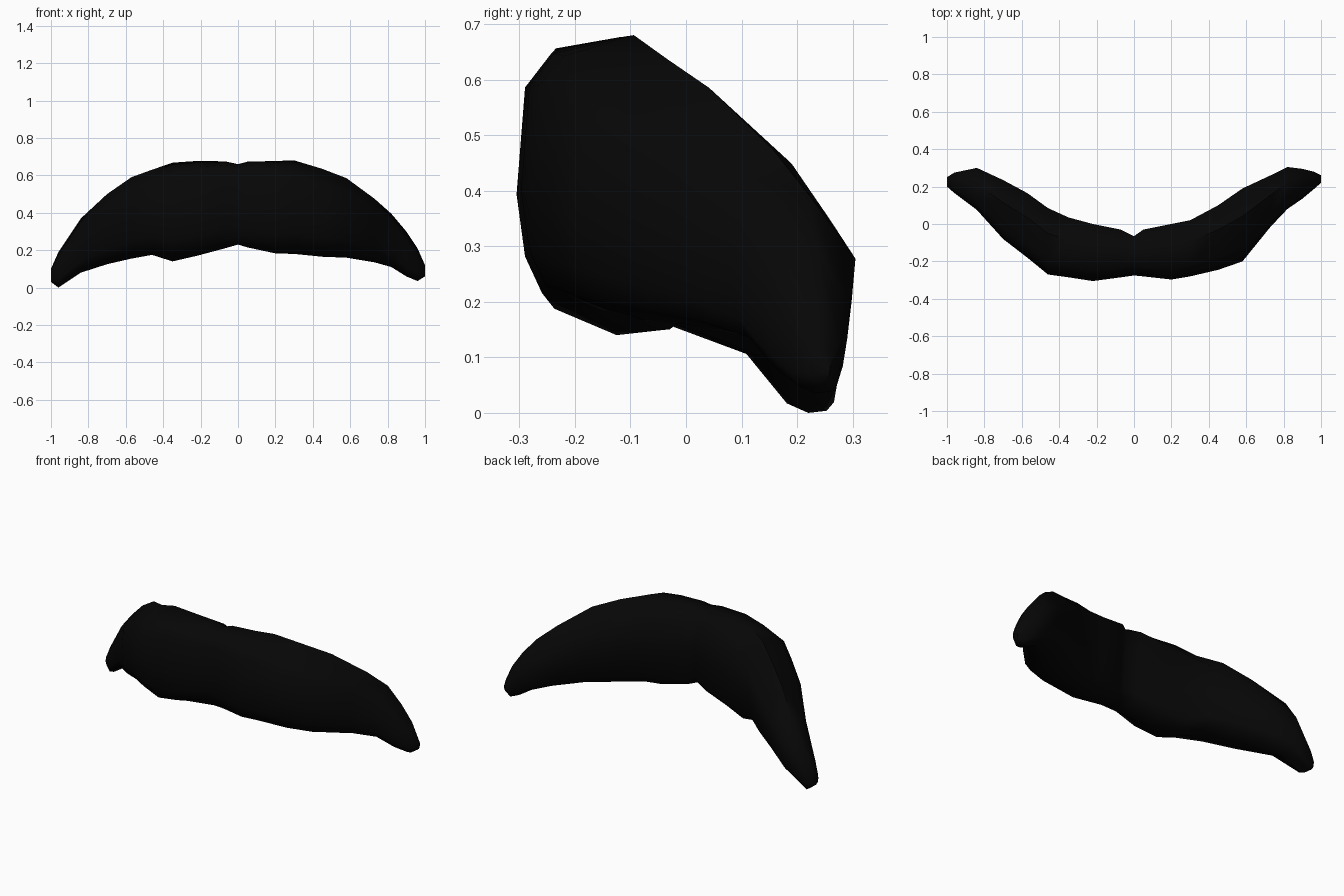
import bpy, bmesh, math

if "Cube" in bpy.data.objects:
    bpy.data.objects.remove(bpy.data.objects["Cube"])

# near-black hair colour
hair = bpy.data.materials.new("black_hair")
hair.diffuse_color = (0.002, 0.002, 0.002, 1)
hair.use_nodes = True
hair.node_tree.nodes["Principled BSDF"].inputs["Base Color"].default_value = hair.diffuse_color

# stations along the moustache: x, front y, back y, bottom z, top z
STATIONS = [
    (-1.00, .20, .25, .03, .10),
    (-.96, .165, .275, .00, .19),
    (-.84, .075, .30, .08, .37),
    (-.70, -.08, .235, .125, .50),
    (-.57, -.18, .165, .155, .59),
    (-.46, -.27, .085, .175, .63),
    (-.35, -.285, .035, .14, .668),
    (-.22, -.305, .00, .17, .677),
    (-.07, -.285, -.03, .21, .675),
    (0.00, -.275, -.065, .23, .66),
    (.05, -.28, -.03, .215, .673),
    (.20, -.297, .00, .183, .677),
    (.30, -.28, .02, .18, .68),
    (.45, -.245, .10, .165, .635),
    (.58, -.20, .19, .16, .585),
    (.73, -.015, .26, .135, .475),
    (.82, .08, .305, .11, .395),
    (.90, .135, .295, .06, .30),
    (.96, .185, .28, .035, .21),
    (1.00, .22, .26, .06, .12),
]


def section(x):
    """Cross-section in unit coordinates: front to back, bottom to top."""
    a = abs(x)
    ridge = 0.9 - 0.38 * a                # the back ridge sinks towards the tips
    tip = max(0, a - .8) * 5              # rounder at the very ends
    mid = max(0, 1 - a * 5)               # narrower underside at the centre
    shoulder = .97 - .06 * min(1, a / .4)
    return [(.05, .22), (0, .44), (.05, .82 - .1 * tip),
            (.20, shoulder - .08 * tip), (.62, 1),
            (1, ridge), (.97, ridge * .55), (.92, .10),
            (.80, .02), (.5 - .25 * mid, 0), (.15, .09)]


# moustache body, lofted through the stations
bm = bmesh.new()
rings = []
for x, yf, yb, zb, zt in STATIONS:
    rings.append([bm.verts.new((x, yf + u * (yb - yf), zb + v * (zt - zb)))
                  for u, v in section(x)])
for a, b in zip(rings, rings[1:]):
    n = len(a)
    for i in range(n):
        j = (i + 1) % n
        bm.faces.new((a[i], a[j], b[j], b[i]))
bm.faces.new(rings[0])
bm.faces.new(rings[-1])
bmesh.ops.recalc_face_normals(bm, faces=bm.faces)

mesh = bpy.data.meshes.new("moustache")
bm.to_mesh(mesh)
bm.free()
mesh.materials.append(hair)
moustache = bpy.data.objects.new("moustache", mesh)
bpy.context.collection.objects.link(moustache)
bpy.context.view_layer.objects.active = moustache
moustache.select_set(True)
bpy.ops.object.shade_smooth_by_angle(angle=math.radians(60))
